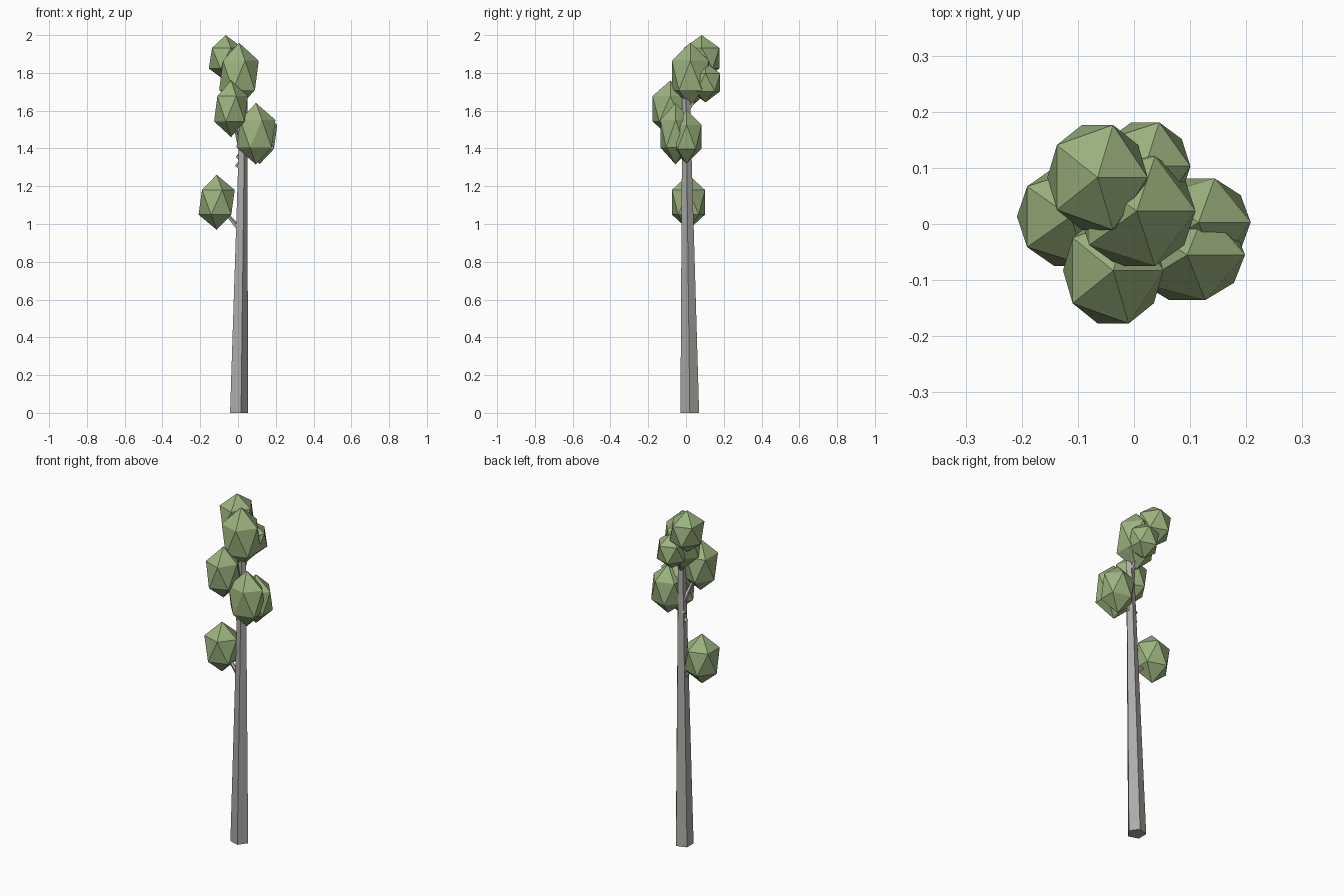
import bpy, bmesh, math
from mathutils import Vector

if "Cube" in bpy.data.objects:
    bpy.data.objects.remove(bpy.data.objects["Cube"])


def material(name, rgb):
    m = bpy.data.materials.new(name)
    m.diffuse_color = (*rgb, 1.0)
    m.use_nodes = True
    m.node_tree.nodes["Principled BSDF"].inputs["Base Color"].default_value = m.diffuse_color
    return m


GREEN = material("leaf green", (0.33, 0.45, 0.21))
GREY = material("bark grey", (0.42, 0.41, 0.385))


def add_object(name, bm, mat):
    bmesh.ops.recalc_face_normals(bm, faces=bm.faces[:])
    mesh = bpy.data.meshes.new(name)
    bm.to_mesh(mesh)
    bm.free()
    mesh.materials.append(mat)
    ob = bpy.data.objects.new(name, mesh)
    bpy.context.collection.objects.link(ob)
    return ob


def tapered_limb(name, start, end, r0, r1, flat_ends=False, sides=5):
    """Five-sided tapered tube; flat_ends keeps the rings level."""
    start, end = Vector(start), Vector(end)
    rot = (end - start).to_track_quat('Z', 'X')
    bm = bmesh.new()
    rings = []
    for centre, r in ((start, r0), (end, r1)):
        ring = []
        for i in range(sides):
            a = 2 * math.pi * i / sides
            offset = Vector((math.cos(a) * r, math.sin(a) * r, 0))
            ring.append(bm.verts.new(centre + (offset if flat_ends else rot @ offset)))
        rings.append(ring)
        bm.faces.new(ring)
    for i in range(sides):
        j = (i + 1) % sides
        bm.faces.new((rings[0][i], rings[0][j], rings[1][j], rings[1][i]))
    return add_object(name, bm, GREY)


def leaf_clump(name, centre, radii):
    """Stretched icosahedron."""
    bm = bmesh.new()
    bmesh.ops.create_icosphere(bm, subdivisions=1, radius=1.0)
    bmesh.ops.scale(bm, vec=radii, verts=bm.verts[:])
    bmesh.ops.translate(bm, vec=centre, verts=bm.verts[:])
    return add_object(name, bm, GREEN)


# Leaning trunk
tapered_limb("trunk", (0, 0.02, 0), (0.03, 0, 1.69), 0.052, 0.021, flat_ends=True)

# Leaf clumps (centre, radii) and the point where each branch leaves the trunk
clumps = [
    ("low_left", (-0.113, 0.013, 1.115), (0.107, 0.103, 0.146), (0.01, 0.005, 0.97)),
    ("right_front", (0.095, -0.055, 1.478), (0.115, 0.095, 0.163), (0.0, 0.015, 1.35)),
    ("right_back", (0.115, 0.003, 1.461), (0.104, 0.092, 0.143), (-0.005, 0.005, 1.30)),
    ("front", (-0.037, -0.083, 1.61), (0.100, 0.111, 0.15), (0.01, 0.005, 1.42)),
    ("back", (0.02, 0.103, 1.75), (0.090, 0.092, 0.106), (0.025, 0.0, 1.59)),
    ("upper", (0.005, 0.023, 1.787), (0.117, 0.115, 0.173), (0.028, 0.0, 1.62)),
    ("crown", (-0.065, 0.083, 1.878), (0.100, 0.110, 0.122), (0.025, 0.005, 1.60)),
]
for name, centre, radii, root in clumps:
    leaf_clump(name + "_leaves", centre, radii)
    tapered_limb(name + "_branch", root, centre, 0.014, 0.007)
